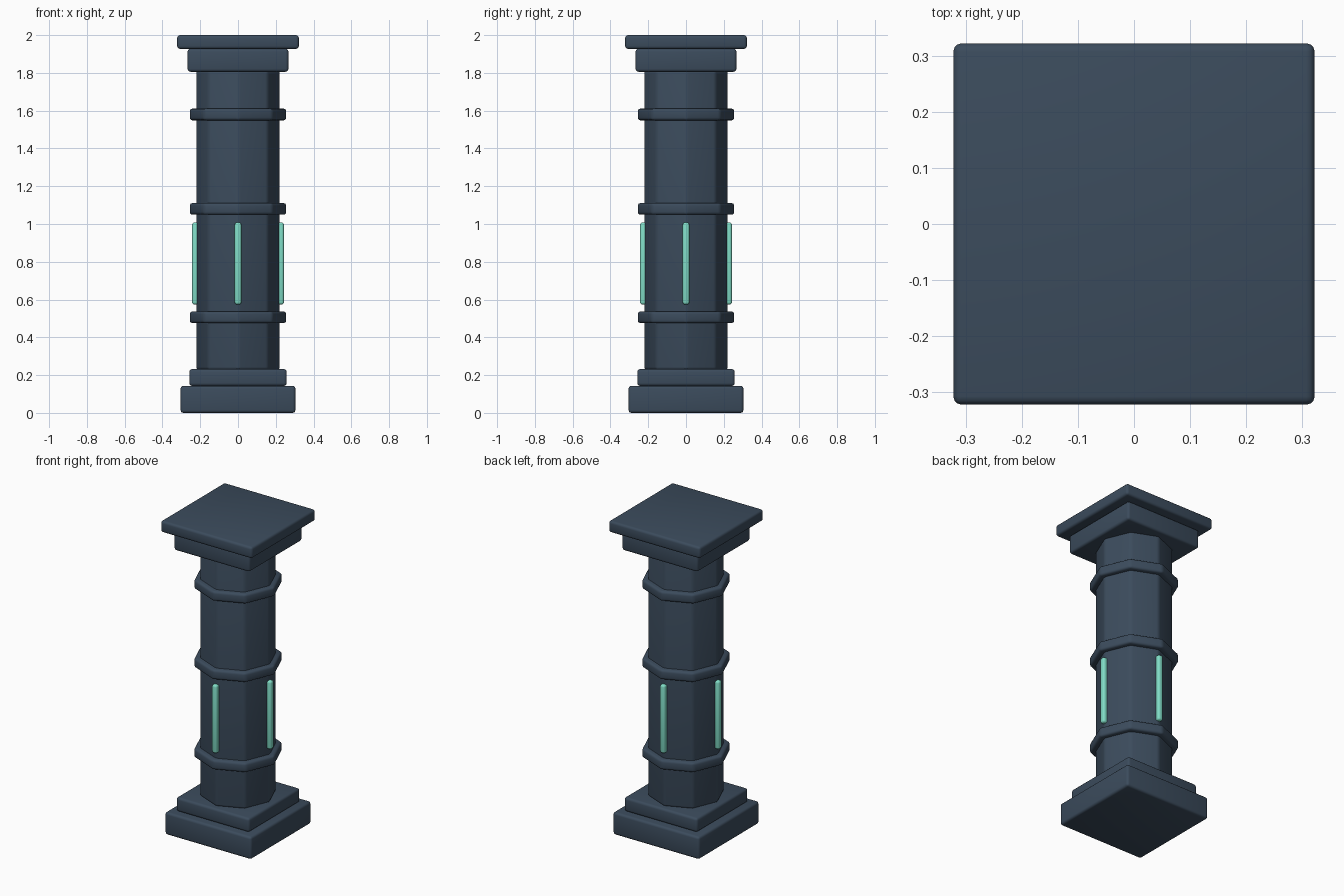
import bpy, bmesh, math
from mathutils import Matrix

if "Cube" in bpy.data.objects:
    bpy.data.objects.remove(bpy.data.objects["Cube"])


def material(name, rgb):
    m = bpy.data.materials.new(name)
    m.diffuse_color = (*rgb, 1)
    m.use_nodes = True
    m.node_tree.nodes["Principled BSDF"].inputs["Base Color"].default_value = m.diffuse_color
    return m


STONE = material("dark slate blue", (0.044, 0.071, 0.108))
GLOW = material("mint green", (0.216, 0.716, 0.565))


def finish(name, bm, mat, bevel):
    # turn a bmesh into a softly bevelled, smooth shaded object
    bmesh.ops.recalc_face_normals(bm, faces=bm.faces)
    for f in bm.faces:
        f.smooth = True
    me = bpy.data.meshes.new(name)
    bm.to_mesh(me)
    bm.free()
    me.materials.append(mat)
    ob = bpy.data.objects.new(name, me)
    bpy.context.collection.objects.link(ob)
    mod = ob.modifiers.new("soft edges", 'BEVEL')
    mod.width = bevel
    mod.segments = 3
    mod.limit_method = 'ANGLE'
    mod.angle_limit = math.radians(30)
    return ob


def slab(name, half, z0, z1, bevel=0.015):
    bm = bmesh.new()
    bmesh.ops.create_cube(bm, size=1, matrix=Matrix.Translation((0, 0, (z0 + z1) / 2))
                          @ Matrix.Diagonal((2 * half, 2 * half, z1 - z0, 1)))
    return finish(name, bm, STONE, bevel)


def octagon(name, radius, z0, z1, bevel):
    # eight-sided prism with corners on the x and y axes
    bm = bmesh.new()
    ring = [bm.verts.new((radius * math.cos(i * math.pi / 4),
                          radius * math.sin(i * math.pi / 4), z0)) for i in range(8)]
    face = bm.faces.new(ring)
    top = bmesh.ops.extrude_face_region(bm, geom=[face])["geom"]
    for v in top:
        if isinstance(v, bmesh.types.BMVert):
            v.co.z = z1
    return finish(name, bm, STONE, bevel)


# Square base and capital
slab("base_plinth", 0.304, 0.0, 0.143)
slab("base_step", 0.258, 0.143, 0.232)
slab("capital_block", 0.267, 1.806, 1.927)
slab("capital_top", 0.322, 1.927, 2.0)

# Octagonal shaft with three collars
octagon("shaft", 0.224, 0.228, 1.81, 0.015)
for label, z in (("lower", 0.506), ("middle", 1.08), ("upper", 1.58)):
    octagon(label + "_collar", 0.258, z - 0.031, z + 0.031, 0.015)

# Four glowing strips on the shaft corners
for i, side in enumerate(("right", "back", "left", "front")):
    bm = bmesh.new()
    bmesh.ops.create_cube(bm, size=1, matrix=Matrix.Rotation(i * math.pi / 2, 4, 'Z')
                          @ Matrix.Translation((0.222, 0, 0.791))
                          @ Matrix.Diagonal((0.042, 0.035, 0.434, 1)))
    finish(side + "_light_strip", bm, GLOW, 0.012)
